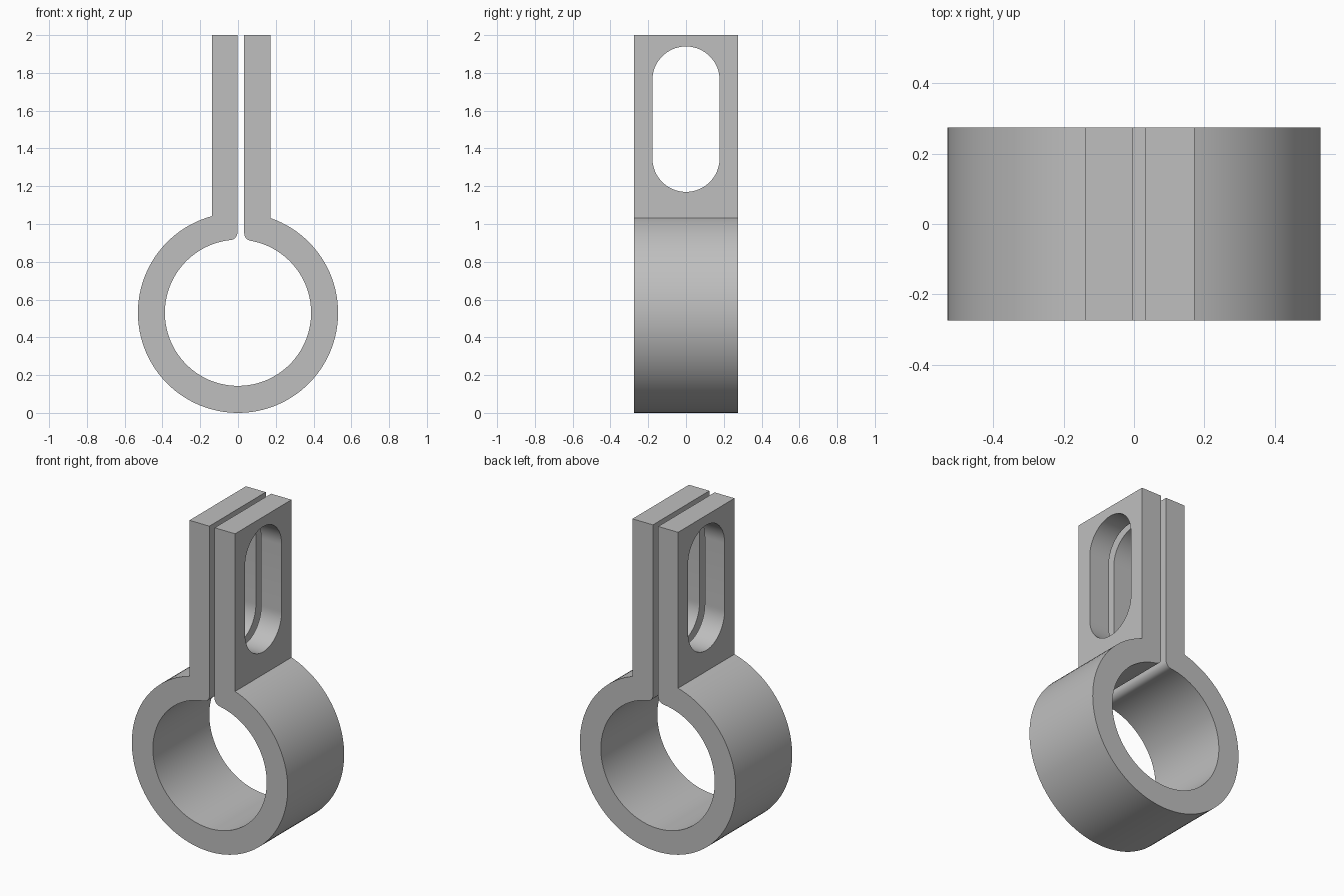
import bpy
import bmesh
from math import pi, cos, sin, sqrt, atan2, hypot

CENTRE_Z, OUTER, INNER = 0.53, 0.53, 0.387
HALF_DEPTH, TOP, FILLET = 0.274, 2.0, 0.04
LEFT_TAB = (-0.138, -0.003)     # outer and inner faces in x
RIGHT_TAB = (0.172, 0.033)

cube = bpy.data.objects.get("Cube")
if cube:
    bpy.data.objects.remove(cube, do_unlink=True)

grey = bpy.data.materials.new("plain grey")
grey.use_nodes = True
colour = (0.52, 0.52, 0.52, 1)
grey.diffuse_color = colour
grey.node_tree.nodes["Principled BSDF"].inputs["Base Color"].default_value = colour


def arc(cx, cz, r, start, end, steps):
    return [(cx + r * cos(start + (end - start) * i / steps),
             cz + r * sin(start + (end - start) * i / steps)) for i in range(steps + 1)]


def prism(name, points, offset):
    """Extrude a closed outline of 3D points along an offset vector."""
    bm = bmesh.new()
    face = bm.faces.new([bm.verts.new(p) for p in points])
    result = bmesh.ops.extrude_face_region(bm, geom=[face], use_keep_orig=True)
    moved = [v for v in result["geom"] if isinstance(v, bmesh.types.BMVert)]
    bmesh.ops.translate(bm, verts=moved, vec=offset)
    bmesh.ops.recalc_face_normals(bm, faces=bm.faces)
    mesh = bpy.data.meshes.new(name)
    bm.to_mesh(mesh)
    bm.free()
    mesh.materials.append(grey)
    obj = bpy.data.objects.new(name, mesh)
    bpy.context.collection.objects.link(obj)
    return obj


def lip(x, side):
    """Rounded corner from the gap face to the bore; also returns its bore angle."""
    cx = x + side * FILLET
    dz = sqrt((INNER + FILLET) ** 2 - cx ** 2)
    start = pi if side > 0 else 0
    end = atan2(-dz, -cx) + (2 * pi if side > 0 else 0)
    return arc(cx, CENTRE_Z + dz, FILLET, start, end, 8), atan2(dz, cx)


# Clamp outline: outer ring, left tab, bore with rounded lips, right tab
right_lip, right_angle = lip(RIGHT_TAB[1], 1)
left_lip, left_angle = lip(LEFT_TAB[1], -1)
a_right = atan2(sqrt(OUTER ** 2 - RIGHT_TAB[0] ** 2), RIGHT_TAB[0])
a_left = atan2(sqrt(OUTER ** 2 - LEFT_TAB[0] ** 2), LEFT_TAB[0])
outline = arc(0, CENTRE_Z, OUTER, a_right, a_left - 2 * pi, 96)
outline += [(LEFT_TAB[0], TOP), (LEFT_TAB[1], TOP)]
outline += left_lip
outline += arc(0, CENTRE_Z, INNER, left_angle, right_angle + 2 * pi, 96)[1:-1]
outline += right_lip[::-1]
outline += [(RIGHT_TAB[1], TOP), (RIGHT_TAB[0], TOP)]
clamp = prism("split_ring_clamp", [(x, -HALF_DEPTH, z) for x, z in outline],
              (0, 2 * HALF_DEPTH, 0))

# Long rounded slot through both tabs
slot_r, slot_low, slot_high = 0.178, 1.17, 1.94
slot = arc(0, slot_high - slot_r, slot_r, 0, pi, 32)
slot += arc(0, slot_low + slot_r, slot_r, pi, 2 * pi, 32)
cutter = prism("slot_cutter", [(-0.4, y, z) for y, z in slot], (0.8, 0, 0))
cutter.hide_render = True

cut = clamp.modifiers.new("slot", 'BOOLEAN')
cut.operation = 'DIFFERENCE'
cut.solver = 'EXACT'
cut.object = cutter
bpy.ops.object.select_all(action='DESELECT')
bpy.context.view_layer.objects.active = clamp
clamp.select_set(True)
bpy.ops.object.modifier_apply(modifier=cut.name)
bpy.data.objects.remove(cutter, do_unlink=True)

# Smooth curved walls, crisp edges
bpy.ops.object.shade_smooth_by_angle(angle=pi / 6)
